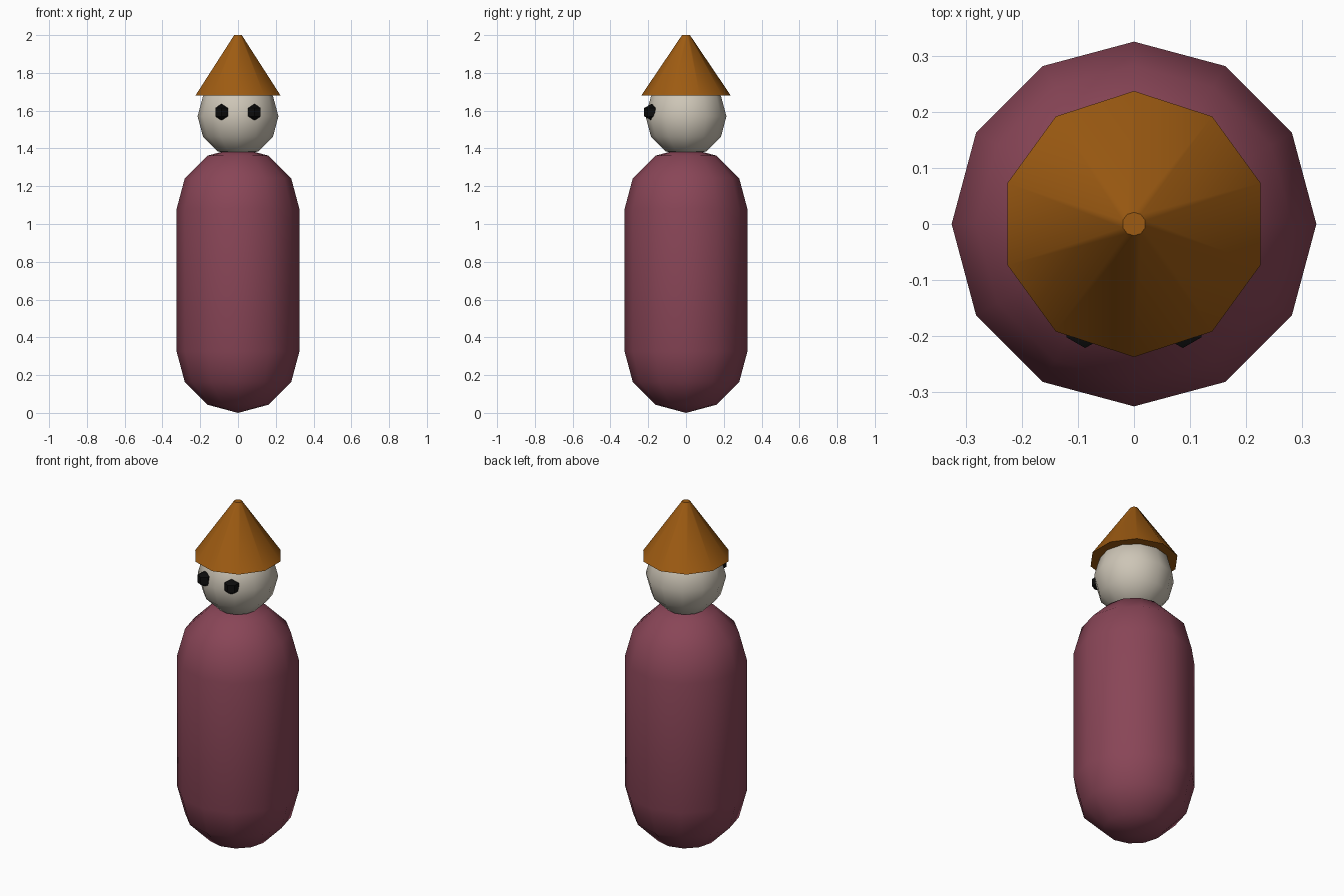
import bpy
import bmesh
import math

cube = bpy.data.objects.get("Cube")
if cube:
    bpy.data.objects.remove(cube, do_unlink=True)


def material(name, color):
    m = bpy.data.materials.new(name)
    m.use_nodes = True
    m.diffuse_color = (*color, 1)
    bsdf = next(n for n in m.node_tree.nodes if n.type == 'BSDF_PRINCIPLED')
    bsdf.inputs["Base Color"].default_value = (*color, 1)
    return m


def lathe(name, profile, sides, mat, location=(0, 0, 0)):
    """Revolve a bottom-to-top (radius, height) profile; one column faces the front."""
    bm = bmesh.new()
    rings = []
    for r, z in profile:
        if r < 1e-5:
            rings.append([bm.verts.new((0, 0, z))] * sides)
            continue
        angles = [2 * math.pi * i / sides - math.pi / 2 for i in range(sides)]
        rings.append([bm.verts.new((r * math.cos(a), r * math.sin(a), z)) for a in angles])
    for low, high in zip(rings, rings[1:]):
        for i in range(sides):
            j = (i + 1) % sides
            bm.faces.new(list(dict.fromkeys((low[i], low[j], high[j], high[i]))))
    # Flat caps on open ends
    if profile[0][0] > 1e-5:
        bm.faces.new(rings[0][::-1])
    if profile[-1][0] > 1e-5:
        bm.faces.new(rings[-1])
    mesh = bpy.data.meshes.new(name)
    bm.to_mesh(mesh)
    bm.free()
    mesh.materials.append(mat)
    ob = bpy.data.objects.new(name, mesh)
    ob.location = location
    bpy.context.collection.objects.link(ob)
    bpy.ops.object.select_all(action='DESELECT')
    ob.select_set(True)
    bpy.context.view_layer.objects.active = ob
    bpy.ops.object.shade_smooth_by_angle(angle=math.radians(50))
    return ob


def ball(radius, rings, stretch=0.0):
    """Half-circle profile, optionally split at the middle into a capsule."""
    points = []
    for i in range(rings + 1):
        a = math.pi * i / rings - math.pi / 2
        points.append((radius * math.cos(a), radius * math.sin(a)))
    if stretch:
        half = rings // 2
        upper = [(r, z + stretch) for r, z in points[half:]]
        points = points[:half + 1] + upper
    return points


plum = material("plum", (0.25, 0.06, 0.095))
bone = material("bone white", (0.61, 0.56, 0.47))
ochre = material("ochre", (0.34, 0.105, 0.006))
black = material("black", (0.004, 0.004, 0.004))

# Capsule body, round head and pointed hat
lathe("body", ball(0.325, 6, stretch=0.755), 12, plum, (0, 0, 0.325))
lathe("head", ball(0.214, 6), 12, bone, (0, 0, 1.57))
lathe("hat", [(0.237, 1.68), (0.021, 2.0)], 10, ochre)

# Bead eyes
for side, x in (("left", 0.087), ("right", -0.087)):
    lathe(side + "_eye", ball(0.044, 3), 6, black, (x, -0.183, 1.592))
